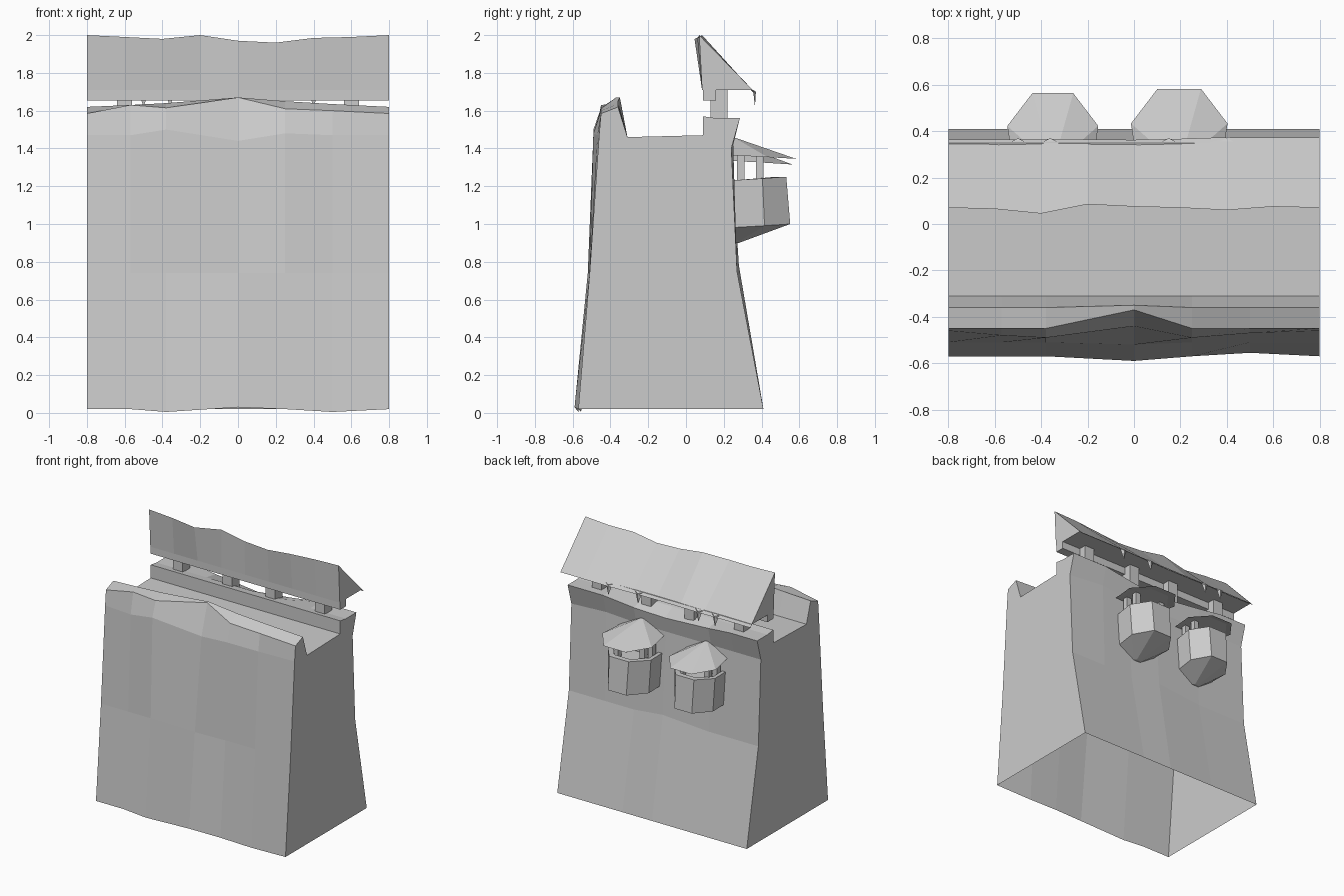
import bpy, bmesh, random
from mathutils import Vector

random.seed(4)
default = bpy.data.objects.get("Cube")
if default:
    bpy.data.objects.remove(default)

stone = bpy.data.materials.new("grey stone")
stone.use_nodes = True
grey = (0.6, 0.6, 0.6, 1)
stone.diffuse_color = grey
stone.node_tree.nodes["Principled BSDF"].inputs["Base Color"].default_value = grey


def loft(name, rings, closed=True):
    """Skin a row of equal outlines and cap both ends."""
    bm = bmesh.new()
    rows = [[bm.verts.new(p) for p in ring] for ring in rings]
    count = len(rows[0])
    for a, b in zip(rows, rows[1:]):
        for i in range(count if closed else count - 1):
            j = (i + 1) % count
            bm.faces.new((a[i], a[j], b[j], b[i]))
    bm.faces.new(rows[0][::-1])
    bm.faces.new(rows[-1])
    bmesh.ops.recalc_face_normals(bm, faces=bm.faces)
    mesh = bpy.data.meshes.new(name)
    bm.to_mesh(mesh)
    bm.free()
    mesh.materials.append(stone)
    obj = bpy.data.objects.new(name, mesh)
    bpy.context.collection.objects.link(obj)
    return obj


def box(name, x, y, z):
    return loft(name, [[(px, y[0], z[0]), (px, y[1], z[0]),
                        (px, y[1], z[1]), (px, y[0], z[1])] for px in x])


# Hollow wall: one cross-section (y, z), nudged at each station along x
section = [(-.57, .02), (-.51, .74), (-.46, 1.47), (-.45, 1.6), (-.36, 1.62),
           (-.31, 1.46), (.09, 1.47), (.09, 1.57), (.16, 1.56), (.285, 1.56),
           (.24, 1.4), (.27, .75), (.41, .02)]
FOOT, WAIST, BROW, LIP, CREST = range(5)
BACK_LIP, BACK_BROW, BACK_WAIST = 9, 10, 11
nudges = {
    -.8: {LIP: (0, -.015)},
    -.57: {LIP: (0, .03), CREST: (0, .01), BROW: (-.02, 0)},
    -.38: {FOOT: (0, -.015), BROW: (-.03, .03), LIP: (0, .015), CREST: (0, .02),
           BACK_LIP: (-.01, -.02)},
    0: {FOOT: (-.02, .01), WAIST: (-.01, 0), BROW: (.02, -.03), LIP: (.08, .07),
        CREST: (.01, .05), BACK_LIP: (-.03, -.05), BACK_WAIST: (.01, .03)},
    .25: {BROW: (-.03, .01), LIP: (0, .01), CREST: (0, .03), BACK_LIP: (-.01, -.03)},
    .5: {FOOT: (.015, -.015), BROW: (-.01, 0), CREST: (0, .015), BACK_BROW: (.01, .02)},
    .8: {LIP: (0, -.015)},
}
rings = []
for x, moved in nudges.items():
    ring = []
    for i, (y, z) in enumerate(section):
        dy, dz = moved.get(i, (0, 0))
        ring.append((x, y + dy, z + dz))
    rings.append(ring)
loft("wall", rings, closed=False)

# Lean-to roof with a wavy ridge: (x, ridge y, ridge z)
ridge = [(-.8, .07, 2), (-.6, .065, 1.99), (-.4, .045, 1.98), (-.2, .085, 2),
         (0, .075, 1.97), (.2, .07, 1.96), (.4, .06, 1.985), (.6, .075, 1.99),
         (.8, .07, 2)]
loft("walkway_roof", [[(x, y, z), (x, .085, 1.71), (x, .35, 1.71),
                       (x, .37 + random.uniform(-.008, .005), 1.69)]
                      for x, y, z in ridge])
box("roof_beam", (-.8, .8), (.09, .16), (1.655, 1.715))
for x in (-.6, -.18, .18, .6):
    box("roof_post", (x - .04, x + .04), (.13, .22), (1.53, 1.72))

# Ragged splinters under the rear eave
for x in (-.5, -.36, .15, .4):
    tip = Vector((x, .365, 1.62))
    base = [(x - .03, .355, 1.71), (x + .03, .355, 1.71), (x, .37, 1.7)]
    loft("eave_splinter", [base, [tip.lerp(Vector(p), .05) for p in base]])


# Hanging turrets on the rear wall
def outline(cx, half, reach, z_back, z_front, centre_y=.25, rear=.9):
    """Half-hexagon against the wall, sloping from back to front."""
    shape = [(rear, -.08), (1, .55), (.45, 1), (-.45, 1), (-1, .55), (-rear, -.08)]
    return [(cx + half * u, centre_y + reach * v,
             z_back + (z_front - z_back) * max(v, 0)) for u, v in shape]


def turret(cx, grow, eave):
    loft("turret_body", [
        outline(cx, .03, .03, .9, .9),
        outline(cx, .165 * grow, .29 * grow, .98, 1),
        outline(cx, .175 * grow, .27 * grow, 1.23, 1.25),
        outline(cx, .145 * grow, .23 * grow, 1.23, 1.25),
        outline(cx, .14 * grow, .22 * grow, 1.19, 1.19)])
    loft("turret_roof", [
        outline(cx, .17, .27, eave + .02, eave + .01),
        outline(cx, .2 * grow, .32 * grow, eave + .02, eave, rear=.85),
        outline(cx, .01, .015, eave + .11, eave + .11)])
    for side in (-1, 1):
        for y in (.29, .39):
            x = cx + side * .11
            box("turret_post", (x - .02, x + .02), (y - .02, y + .02),
                (1.18, eave + .03))


turret(-.35, .98, 1.315)
turret(.195, 1.04, 1.345)
